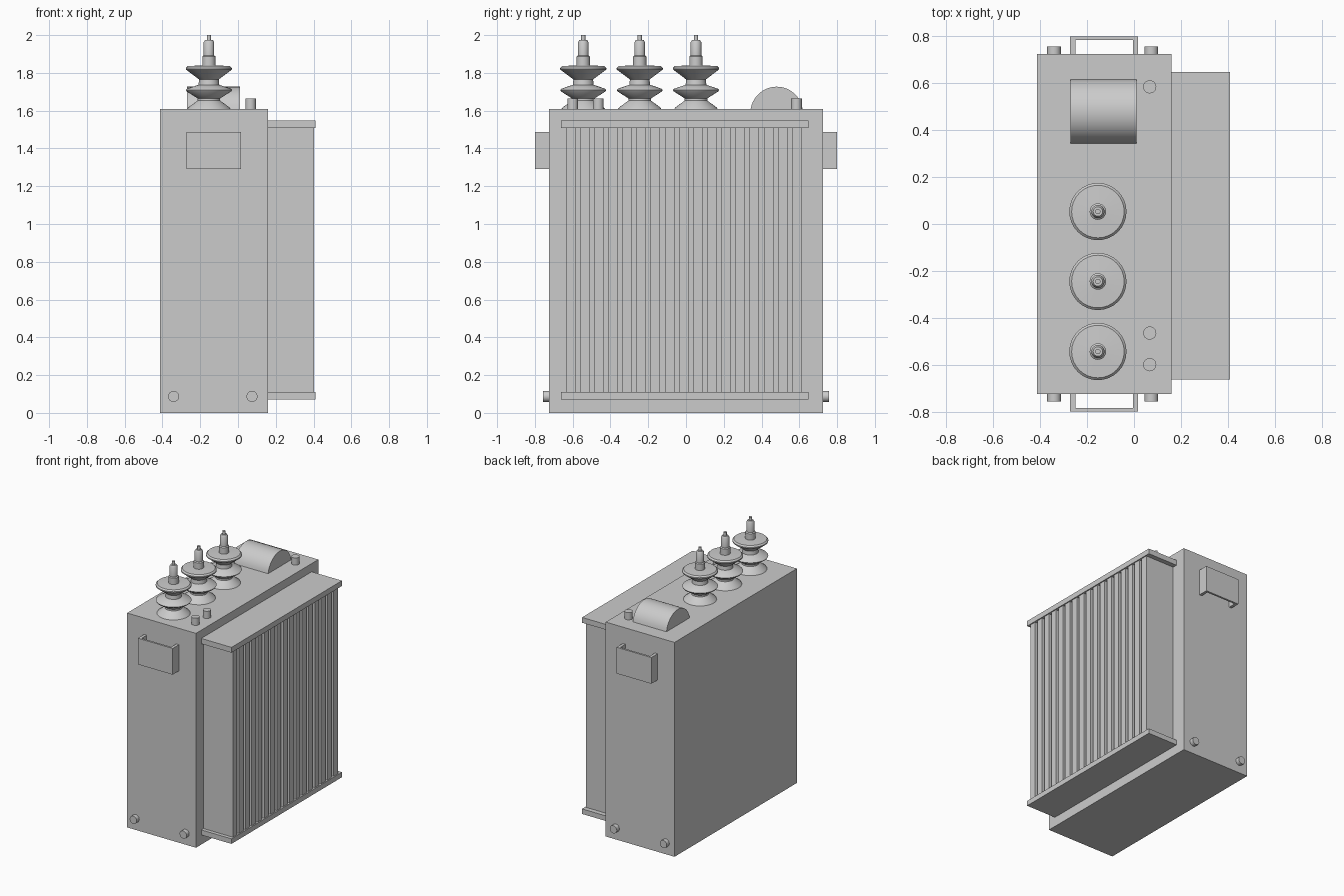
import bpy, bmesh, math
from mathutils import Matrix

if "Cube" in bpy.data.objects:
    bpy.data.objects.remove(bpy.data.objects["Cube"])


def mesh_object(name, bm):
    bmesh.ops.recalc_face_normals(bm, faces=bm.faces)
    me = bpy.data.meshes.new(name)
    bm.to_mesh(me)
    bm.free()
    ob = bpy.data.objects.new(name, me)
    bpy.context.collection.objects.link(ob)
    return ob


def add_box(bm, x0, x1, y0, y1, z0, z1):
    m = Matrix.Translation(((x0 + x1) / 2, (y0 + y1) / 2, (z0 + z1) / 2))
    m = m @ Matrix.Diagonal((x1 - x0, y1 - y0, z1 - z0, 1))
    bmesh.ops.create_cube(bm, size=1, matrix=m)


def boxes(name, *dims):
    bm = bmesh.new()
    for d in dims:
        add_box(bm, *d)
    return mesh_object(name, bm)


def smooth(ob, angle=35):
    bpy.ops.object.select_all(action='DESELECT')
    ob.select_set(True)
    bpy.context.view_layer.objects.active = ob
    bpy.ops.object.shade_smooth_by_angle(angle=math.radians(angle))


def cylinder(name, loc, r, depth, axis='Z'):
    rot = Matrix.Rotation(math.pi / 2, 4, 'X') if axis == 'Y' else Matrix()
    bm = bmesh.new()
    bmesh.ops.create_cone(bm, cap_ends=True, segments=24, radius1=r, radius2=r,
                          depth=depth, matrix=Matrix.Translation(loc) @ rot)
    smooth(mesh_object(name, bm))


def lathe(name, profile, loc, n=32):
    bm = bmesh.new()
    vs = [bm.verts.new((r, 0, z)) for r, z in profile]
    es = [bm.edges.new(p) for p in zip(vs, vs[1:])]
    bmesh.ops.spin(bm, geom=vs + es, cent=(0, 0, 0), axis=(0, 0, 1),
                   angle=2 * math.pi, steps=n, use_merge=True)
    bmesh.ops.remove_doubles(bm, verts=bm.verts, dist=1e-5)
    bmesh.ops.translate(bm, verts=bm.verts, vec=loc)
    smooth(mesh_object(name, bm))


TOP = 1.61

# Main tank
boxes("tank", (-0.413, 0.159, -0.726, 0.726, 0, TOP))

# Radiator: top and bottom headers with a row of upright fins
boxes("radiator_headers",
      (0.159, 0.41, -0.663, 0.648, 1.508, 1.548),
      (0.159, 0.41, -0.663, 0.648, 0.072, 0.11))
FINS, WIDTH, Y0, Y1 = 17, 0.05, -0.636, 0.612
pitch = (Y1 - Y0 - WIDTH) / (FINS - 1)
boxes("radiator_fins", *[(0.159, 0.402, Y0 + i * pitch, Y0 + i * pitch + WIDTH, 0.11, 1.508)
                         for i in range(FINS)])

# Lifting brackets and drain plugs on both ends
for s, side in ((-1, "front"), (1, "back")):
    ya, yb, yc = sorted((s * 0.726, s * 0.8))[0], s * 0.785, sorted((s * 0.726, s * 0.8))[1]
    boxes(side + "_bracket",
          (-0.272, -0.25, ya, yc, 1.29, 1.487),
          (-0.005, 0.017, ya, yc, 1.29, 1.487),
          (-0.25, -0.005, min(yb, s * 0.8), max(yb, s * 0.8), 1.29, 1.487))
    for i, x in enumerate((-0.341, 0.074)):
        cylinder(f"{side}_plug_{i}", (x, s * 0.736, 0.087), 0.029, 0.042, 'Y')

# Studs on the lid
for i, y in enumerate((0.585, -0.465, -0.6)):
    cylinder(f"lid_stud_{i}", (0.067, y, TOP + 0.022), 0.028, 0.064)

# Rounded cover on the lid
R, H = 0.139, 0.117
half = math.acos((R - H) / R)
bm = bmesh.new()
arc = [bm.verts.new((-0.27, 0.48 + R * math.sin(a), TOP + H - R + R * math.cos(a)))
       for a in (half * (2 * k / 20 - 1) for k in range(21))]
face = bm.faces.new(arc)
ext = bmesh.ops.extrude_face_region(bm, geom=[face], use_keep_orig=True)
bmesh.ops.translate(bm, vec=(0.28, 0, 0),
                    verts=[g for g in ext["geom"] if isinstance(g, bmesh.types.BMVert)])
smooth(mesh_object("rounded_cover", bm))

# Insulator bushings, lathed
PROFILE = [(0, TOP), (0.114, TOP), (0.108, 1.618), (0.06, 1.653), (0.06, 1.665),
           (0.118, 1.702), (0.122, 1.71), (0.116, 1.716), (0.055, 1.737),
           (0.052, 1.765), (0.065, 1.775), (0.122, 1.818), (0.122, 1.826), (0.112, 1.836),
           (0.035, 1.84), (0.035, 1.887), (0.028, 1.893), (0.028, 1.962),
           (0.02, 1.975), (0.011, 1.975), (0.011, 2.0), (0, 2.0)]
for i, y in enumerate((0.053, -0.245, -0.544)):
    lathe(f"bushing_{i}", PROFILE, (-0.154, y, 0))
